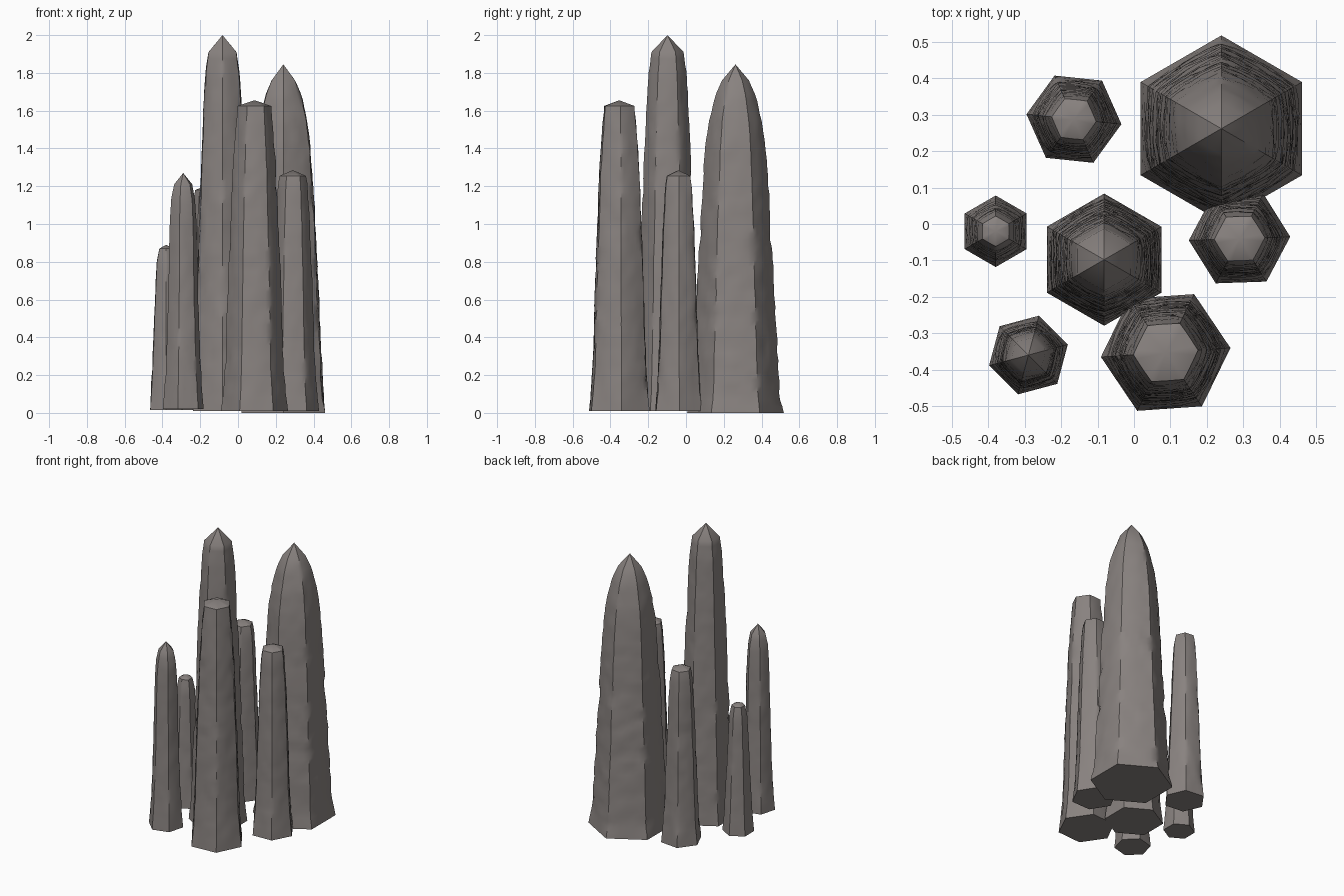
import bpy, bmesh, math
from mathutils import Vector, noise

if "Cube" in bpy.data.objects:
    bpy.data.objects.remove(bpy.data.objects["Cube"])

stone = bpy.data.materials.new("warm grey stone")
stone.diffuse_color = (0.25, 0.225, 0.215, 1)
stone.use_nodes = True
stone.node_tree.nodes["Principled BSDF"].inputs["Base Color"].default_value = stone.diffuse_color

PER_SIDE = 6
SEG = 6 * PER_SIDE


def radius_at(profile, z):
    for (z0, r0), (z1, r1) in zip(profile, profile[1:]):
        if z <= z1:
            return r0 + (r1 - r0) * (z - z0) / (z1 - z0)
    return profile[-1][1]


def pillar(name, cx, cy, turn, base, profile, tip):
    """Hexagonal tapering column with chipped corners, shallow dents and a pointed cap."""
    bm = bmesh.new()
    top = profile[-1][0]
    count = max(14, int((top - base) / 0.035))
    levels = [base + (top - base) * i / count for i in range(count + 1)]
    seed = Vector((cx * 17, cy * 23, 5))
    rings = []
    for z in levels:
        R = radius_at(profile, z)
        # base and cap stay crisp, the shaft is weathered
        wear = min(1, max(0, (z - base - 0.015) / 0.1)) * min(1, (top - z) / 0.08 + 0.2)
        ring = []
        for s in range(SEG):
            side, t = divmod(s, PER_SIDE)
            t /= PER_SIDE
            a = math.radians(turn + 60 * side)
            b = a + math.radians(60)
            d = Vector((math.cos(a), math.sin(a), 0)).lerp(Vector((math.cos(b), math.sin(b), 0)), t)
            p = Vector((d.x * R, d.y * R, z))
            n1 = noise.noise(Vector((p.x * 9, p.y * 9, z * 7)) + seed)
            n2 = noise.noise(Vector((p.x * 20, p.y * 20, z * 16)) + seed)
            corner = max(0, (d.length - 0.866) / 0.134)
            chip = corner * (0.035 + 0.07 * max(0, n1 + 0.1))
            dent = 0.03 * n1 + 0.03 * n2 - 0.10 * max(0, n1 - 0.33)
            k = 1 + wear * (dent - chip)
            ring.append(bm.verts.new((cx + p.x * k, cy + p.y * k, z)))
        rings.append(ring)
    for lo, hi in zip(rings, rings[1:]):
        for i in range(SEG):
            j = (i + 1) % SEG
            bm.faces.new((lo[i], lo[j], hi[j], hi[i]))
    bm.faces.new(list(reversed(rings[0])))
    # pointed cap
    apex = bm.verts.new((cx, cy, tip))
    for i in range(SEG):
        bm.faces.new((rings[-1][i], rings[-1][(i + 1) % SEG], apex))
    me = bpy.data.meshes.new(name)
    bm.to_mesh(me)
    bm.free()
    me.materials.append(stone)
    ob = bpy.data.objects.new(name, me)
    bpy.context.collection.objects.link(ob)
    bpy.ops.object.select_all(action='DESELECT')
    ob.select_set(True)
    bpy.context.view_layer.objects.active = ob
    bpy.ops.object.shade_smooth_by_angle(angle=math.radians(35))


# broad rear pillar
pillar("large_rear_pillar", 0.24, 0.262, 90, 0.0,
       [(0, .256), (.1, .245), (.5, .222), (1, .196), (1.4, .168), (1.55, .145),
        (1.68, .112), (1.76, .072)], 1.845)
# tallest central pillar
pillar("tallest_pillar", -0.082, -0.098, 90, 0.01,
       [(0, .182), (.3, .169), (1.2, .136), (1.65, .115), (1.8, .105), (1.91, .086)], 2.0)
# front pillar
pillar("front_pillar", 0.087, -0.353, 4, 0.01,
       [(0, .179), (.3, .160), (.8, .143), (1.3, .121), (1.55, .1), (1.625, .09)], 1.655)
# right pillar
pillar("right_pillar", 0.29, -0.04, 2, 0.01,
       [(0, .14), (.3, .121), (.6, .111), (1, .095), (1.2, .082), (1.255, .070)], 1.285)
# rear left pillar
pillar("rear_left_pillar", -0.165, 0.288, -6, 0.015,
       [(0, .132), (.3, .115), (.6, .102), (1, .085), (1.13, .075), (1.18, .062)], 1.205)
# small left pillar
pillar("small_left_pillar", -0.38, -0.02, 90, 0.015,
       [(0, .099), (.3, .083), (.6, .069), (.8, .058), (.87, .042)], 0.89)
# front left pillar
pillar("front_left_pillar", -0.29, -0.36, 15, 0.02,
       [(0, .113), (.3, .098), (.6, .086), (1, .077), (1.13, .069), (1.21, .05)], 1.27)
